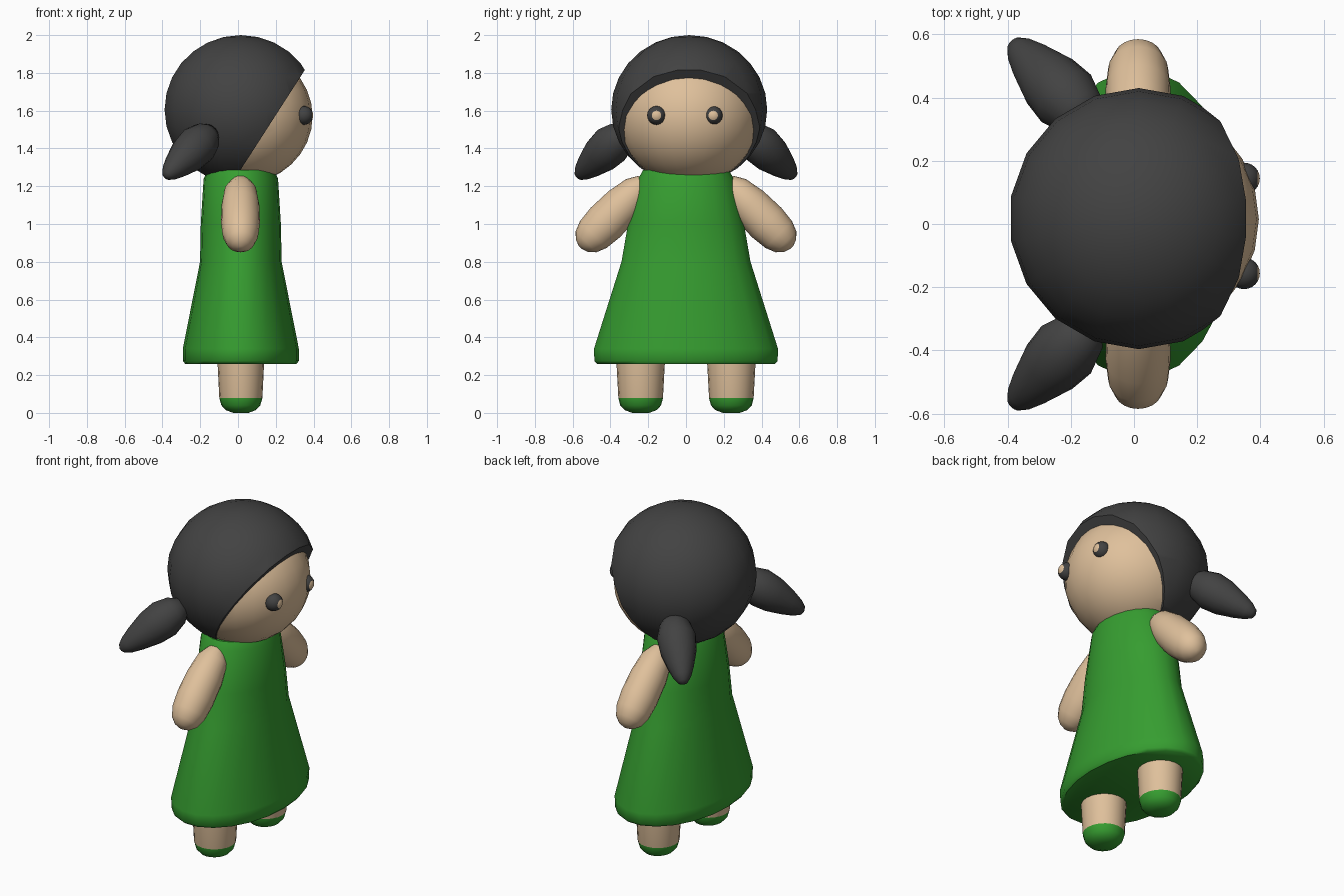
import bpy, bmesh, math
from mathutils import Vector, Matrix

if "Cube" in bpy.data.objects:
    bpy.data.objects.remove(bpy.data.objects["Cube"])


def material(name, rgb):
    m = bpy.data.materials.new(name)
    m.diffuse_color = (*rgb, 1)
    m.use_nodes = True
    m.node_tree.nodes["Principled BSDF"].inputs["Base Color"].default_value = m.diffuse_color
    return m


SKIN = material("skin", (0.74, 0.53, 0.33))
GREEN = material("green cloth", (0.037, 0.34, 0.03))
DARK = material("dark grey", (0.055, 0.055, 0.055))


def finish(name, bm, mats, angle=50, rule=None):
    """Turn a bmesh into a smooth-shaded object; rule picks the material of a face."""
    bmesh.ops.recalc_face_normals(bm, faces=bm.faces)
    if rule:
        for f in bm.faces:
            f.material_index = rule(f)
    me = bpy.data.meshes.new(name)
    bm.to_mesh(me)
    bm.free()
    for m in mats:
        me.materials.append(m)
    ob = bpy.data.objects.new(name, me)
    bpy.context.collection.objects.link(ob)
    bpy.ops.object.select_all(action='DESELECT')
    ob.select_set(True)
    bpy.context.view_layer.objects.active = ob
    bpy.ops.object.shade_smooth_by_angle(angle=math.radians(angle))
    return ob


def loft(name, rings, mats, matrix=Matrix(), n=20, rule=None, angle=50):
    """Stack elliptical rings (height, x radius, y radius) and close both ends."""
    bm = bmesh.new()
    loops = []
    for z, rx, ry in rings:
        loops.append([bm.verts.new((rx * math.cos(2 * math.pi * i / n),
                                    ry * math.sin(2 * math.pi * i / n), z)) for i in range(n)])
    for a, b in zip(loops, loops[1:]):
        for i in range(n):
            j = (i + 1) % n
            bm.faces.new((a[i], a[j], b[j], b[i]))
    bm.faces.new(loops[0][::-1])
    bm.faces.new(loops[-1])
    bm.transform(matrix)
    return finish(name, bm, mats, angle, rule)


def along(p0, p1):
    """Matrix that lays the local z axis from p0 towards p1."""
    p0, p1 = Vector(p0), Vector(p1)
    return Matrix.Translation(p0) @ (p1 - p0).to_track_quat('Z', 'Y').to_matrix().to_4x4()


def ball(centre, radii, u, v):
    bm = bmesh.new()
    bmesh.ops.create_uvsphere(bm, u_segments=u, v_segments=v, radius=1)
    bm.transform(Matrix.Translation(centre) @ Matrix.Diagonal((*radii, 1)))
    return bm


def cut(bm, point, normal):
    """Remove everything on the normal side of the plane and cap the hole."""
    geom = bm.verts[:] + bm.edges[:] + bm.faces[:]
    res = bmesh.ops.bisect_plane(bm, geom=geom, plane_co=point, plane_no=normal, clear_outer=True)
    edges = [e for e in res['geom_cut'] if isinstance(e, bmesh.types.BMEdge)]
    bmesh.ops.contextual_create(bm, geom=edges)


# Hair cap, sliced by a slanted plane that opens the face
slope = Vector((0.575, 0, -0.37)).normalized()
edge = Vector((0.36, 0, 1.825))
hair = ball((0.015, 0.017, 1.605), (0.41, 0.413, 0.395), 18, 14)
cut(hair, edge, slope)
finish("hair", hair, [DARK])

# Face: the part of the head in front of the hair
head = ball((0.01, 0.015, 1.57), (0.385, 0.38, 0.36), 24, 16)
cut(head, edge - slope * 0.03, -slope)
finish("head", head, [SKIN])

# Dress
loft("dress", [(0.26, 0.295, 0.475), (0.275, 0.307, 0.49), (0.34, 0.307, 0.492),
               (0.8, 0.216, 0.345), (1.0, 0.212, 0.31), (1.24, 0.197, 0.255),
               (1.285, 0.175, 0.23)],
     [GREEN], Matrix.Translation((0.015, 0, 0)), n=22)

for s, side in ((-1, "right"), (1, "left")):
    # Leg with a shoe-coloured foot
    loft(side + "_leg", [(0.0, 0.04, 0.045), (0.015, 0.08, 0.085), (0.04, 0.103, 0.108),
                         (0.078, 0.114, 0.118), (0.3, 0.125, 0.13)],
         [SKIN, GREEN], Matrix.Translation((0.015, s * 0.24, 0)),
         rule=lambda f: int(f.calc_center_median().z < 0.078), angle=60)

    # Arm: rounded, narrowing at the shoulder
    loft(side + "_arm", [(0, 0.05, 0.05), (0.06, 0.085, 0.085), (0.17, 0.1, 0.105),
                         (0.30, 0.103, 0.11), (0.39, 0.095, 0.1), (0.445, 0.075, 0.078),
                         (0.475, 0.045, 0.045), (0.487, 0.012, 0.012)],
         [SKIN], along((0.013, s * 0.215, 1.22), (0.013, s * 0.49, 0.945)), angle=60)

    # Pigtail
    loft(side + "_pigtail", [(0, 0.045, 0.045), (0.05, 0.085, 0.085), (0.13, 0.108, 0.108),
                             (0.22, 0.1, 0.1), (0.32, 0.072, 0.072), (0.38, 0.05, 0.05),
                             (0.415, 0.028, 0.028), (0.425, 0.008, 0.008)],
         [DARK], along((-0.14, s * 0.32, 1.49), (-0.385, s * 0.575, 1.25)), n=16, angle=60)

    # Eye ball with a light spot facing forward
    eye = bmesh.new()
    bmesh.ops.create_uvsphere(eye, u_segments=16, v_segments=12, radius=0.05)
    eye.transform(Matrix.Translation((0.348, s * 0.15 - 0.006, 1.575))
                  @ Matrix.Rotation(math.pi / 2, 4, 'Y'))
    finish(side + "_eye", eye, [DARK, SKIN], rule=lambda f: int(f.normal.x > 0.87))
